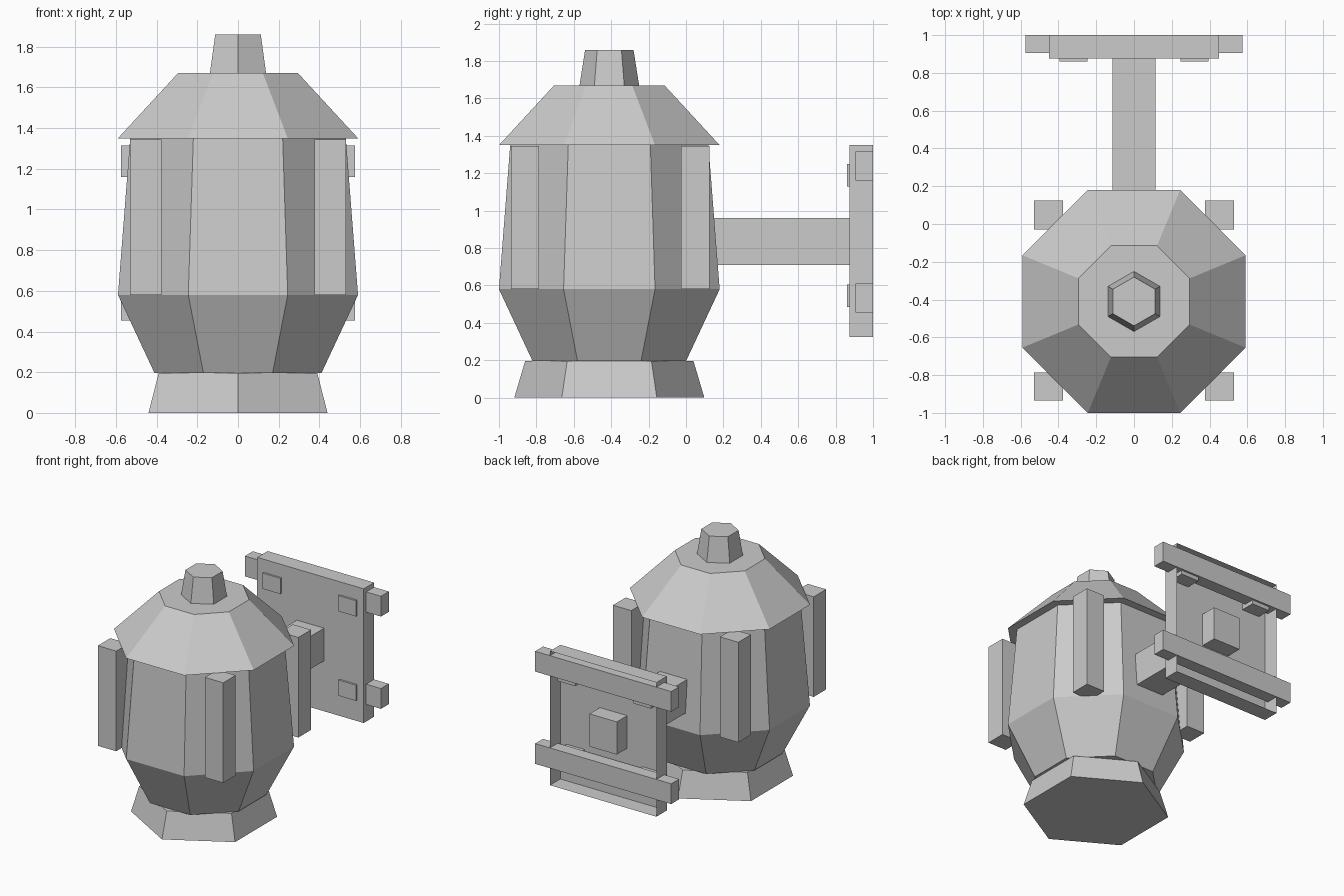
import bpy, bmesh, math

if "Cube" in bpy.data.objects:
    bpy.data.objects.remove(bpy.data.objects["Cube"], do_unlink=True)

CENTRE_Y = -0.41

grey = bpy.data.materials.new("plain grey")
grey.use_nodes = True
colour = (0.6, 0.6, 0.6, 1)
grey.diffuse_color = colour
grey.node_tree.nodes["Principled BSDF"].inputs["Base Color"].default_value = colour


def finish(name, bm):
    bmesh.ops.recalc_face_normals(bm, faces=bm.faces)
    mesh = bpy.data.meshes.new(name)
    bm.to_mesh(mesh)
    bm.free()
    mesh.materials.append(grey)
    obj = bpy.data.objects.new(name, mesh)
    bpy.context.collection.objects.link(obj)
    return obj


def loft(name, sides, turn, profile):
    """Stack of regular polygons, given as (apothem, height) pairs."""
    bm = bmesh.new()
    rings = []
    for apothem, z in profile:
        r = apothem / math.cos(math.pi / sides)
        angles = [turn + math.tau * i / sides for i in range(sides)]
        rings.append([bm.verts.new((r * math.cos(a), CENTRE_Y + r * math.sin(a), z))
                      for a in angles])
    for low, high in zip(rings, rings[1:]):
        for i in range(sides):
            j = (i + 1) % sides
            bm.faces.new((low[i], low[j], high[j], high[i]))
    bm.faces.new(rings[0])
    bm.faces.new(rings[-1])
    return finish(name, bm)


def box(name, x, y, z, open_back=False):
    """Box from (min, max) ranges, optionally without its rear face."""
    bm = bmesh.new()
    bmesh.ops.create_cube(bm, size=1)
    for v in bm.verts:
        v.co = [sum(r) / 2 + c * (r[1] - r[0]) for r, c in zip((x, y, z), v.co)]
    if open_back:
        rear = [f for f in bm.faces if f.calc_center_median().y > y[1] - 0.001]
        bmesh.ops.delete(bm, geom=rear, context='FACES')
    return finish(name, bm)


# Lantern: hexagonal foot and finial, octagonal body and roof
HEX, OCT = math.pi / 6, math.pi / 8
loft("foot", 6, HEX, [(0.44, 0), (0.39, 0.195)])
loft("lantern_body", 8, OCT, [(0.41, 0.195), (0.59, 0.58), (0.53, 1.35)])
loft("roof", 8, OCT, [(0.59, 1.35), (0.295, 1.67)])
loft("finial", 6, HEX, [(0.138, 1.67), (0.112, 1.86)])

# Corner posts
for side, sx in (("left", 1), ("right", -1)):
    x = sorted((sx * 0.375, sx * 0.53))
    for end, y in (("front", (-0.935, -0.785)), ("back", (-0.028, 0.125))):
        box(f"{end}_{side}_post", x, y, (0.58, 1.345))

# Wall bracket: arm, hollow plate, rails and bolts
box("arm", (-0.115, 0.115), (0.1, 1.0), (0.71, 0.96))
box("wall_plate", (-0.45, 0.45), (0.875, 1.0), (0.325, 1.35), open_back=True)
for level, rail_z, bolt_z in (("upper", (1.16, 1.315), (1.13, 1.25)),
                              ("lower", (0.455, 0.61), (0.485, 0.605))):
    box(f"{level}_rail", (-0.575, 0.575), (0.905, 1.0), rail_z)
    for side, sx in (("left", 1), ("right", -1)):
        x = sorted((sx * 0.245, sx * 0.395))
        box(f"{level}_{side}_bolt", x, (0.86, 0.985), bolt_z)
